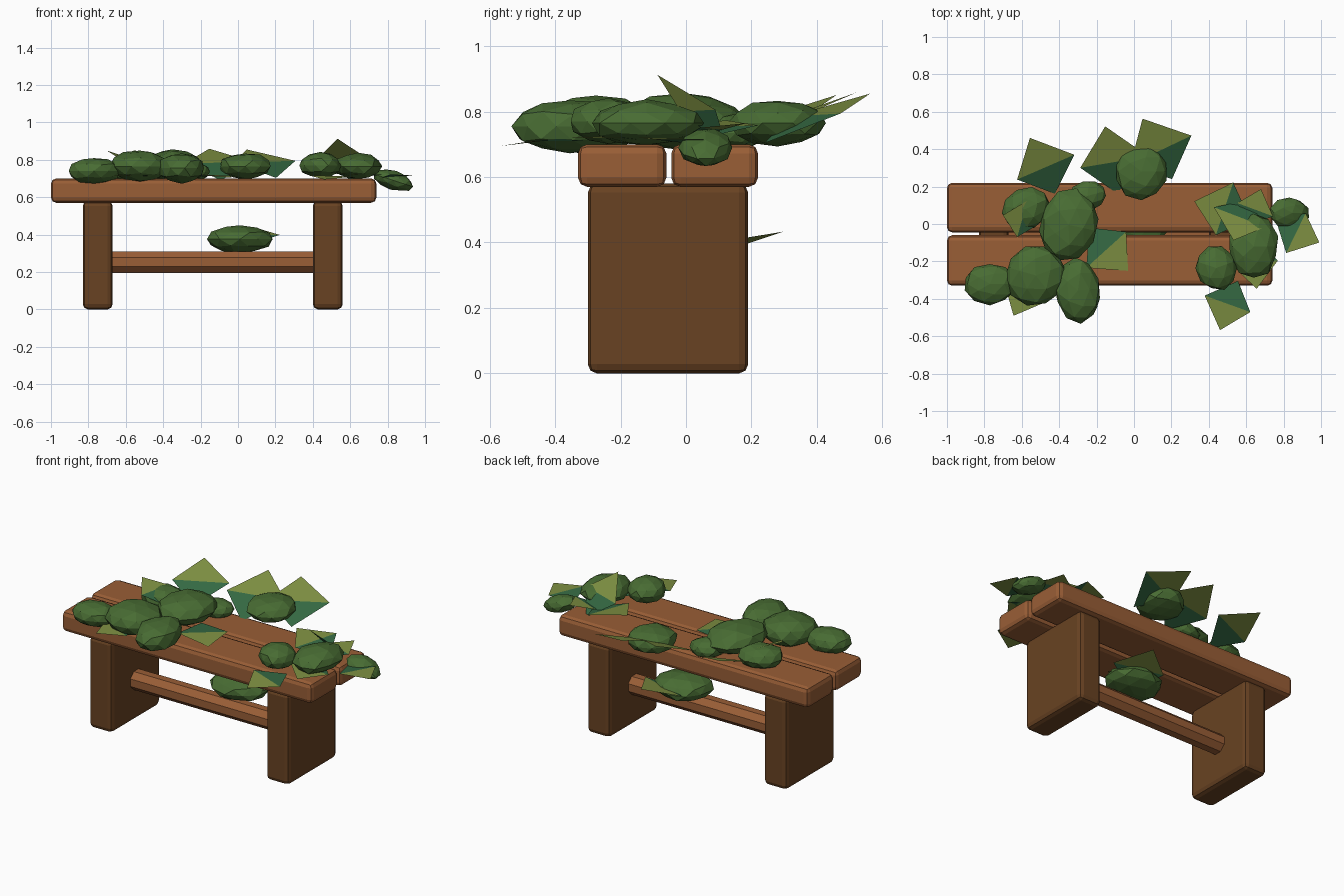
import bpy, bmesh, math, random
from mathutils import Vector, Matrix, Euler

if "Cube" in bpy.data.objects:
    bpy.data.objects.remove(bpy.data.objects["Cube"])

random.seed(4)


def material(name, rgb):
    m = bpy.data.materials.new(name)
    m.diffuse_color = (*rgb, 1)
    m.use_nodes = True
    m.node_tree.nodes["Principled BSDF"].inputs["Base Color"].default_value = m.diffuse_color
    return m


PLANK = material("warm wood", (0.32, 0.112, 0.037))
LEG = material("dark wood", (0.14, 0.055, 0.016))
BUSH = material("bush green", (0.065, 0.15, 0.033))
LIGHT = material("leaf light green", (0.21, 0.28, 0.055))
TEAL = material("leaf deep green", (0.035, 0.14, 0.055))


def finish(name, bm, *mats):
    me = bpy.data.meshes.new(name)
    bm.to_mesh(me)
    bm.free()
    for m in mats:
        me.materials.append(m)
    ob = bpy.data.objects.new(name, me)
    bpy.context.collection.objects.link(ob)
    return ob


def box(name, lo, hi, bevel, mat):
    bm = bmesh.new()
    bmesh.ops.create_cube(bm, size=1)
    lo, hi = Vector(lo), Vector(hi)
    for v in bm.verts:
        v.co = (lo + hi) / 2 + v.co * (hi - lo)
    bmesh.ops.bevel(bm, geom=bm.edges[:], offset=bevel, segments=2,
                    profile=0.5, affect='EDGES')
    return finish(name, bm, mat)


# Bench: two seat planks, two slab legs, one octagonal stretcher
box("front_plank", (-1.0, -0.33, 0.57), (0.74, -0.06, 0.70), 0.028, PLANK)
box("back_plank", (-1.0, -0.045, 0.57), (0.74, 0.22, 0.70), 0.028, PLANK)
box("left_leg", (-0.83, -0.30, 0.0), (-0.67, 0.19, 0.58), 0.028, LEG)
box("right_leg", (0.40, -0.30, 0.0), (0.56, 0.19, 0.58), 0.028, LEG)

bm = bmesh.new()
turn = Matrix.Rotation(math.pi / 2, 4, 'Y') @ Matrix.Rotation(math.pi / 8, 4, 'Z')
bmesh.ops.create_cone(bm, cap_ends=True, segments=8, radius1=0.062, radius2=0.062,
                      depth=1.14, matrix=Matrix.Translation((-0.135, -0.055, 0.253)) @ turn)
finish("stretcher", bm, PLANK)


# Bush clumps: lumpy flattened low-poly balls
def clump(name, centre, radii, yaw=0, tilt=0):
    bm = bmesh.new()
    bmesh.ops.create_icosphere(bm, subdivisions=2, radius=1)
    rot = Euler((0, math.radians(tilt), math.radians(yaw))).to_matrix()
    for v in bm.verts:
        p = v.co * random.uniform(0.95, 1.06)
        v.co = Vector(centre) + rot @ (p * Vector(radii))
    finish(name, bm, BUSH)


CLUMPS = [
    ((-0.77, -0.32, 0.74), (0.14, 0.11, 0.07), 0, 0),
    ((-0.525, -0.275, 0.765), (0.165, 0.165, 0.085), 20, 0),
    ((-0.30, -0.355, 0.755), (0.125, 0.175, 0.083), 5, 0),
    ((-0.35, -0.005, 0.77), (0.15, 0.195, 0.085), -12, 0),
    ((-0.58, 0.08, 0.745), (0.13, 0.11, 0.07), 25, 0),
    ((-0.25, 0.15, 0.735), (0.105, 0.08, 0.055), 15, 0),
    ((0.04, 0.28, 0.765), (0.14, 0.15, 0.07), 0, 0),
    ((0.44, -0.235, 0.77), (0.11, 0.12, 0.068), 20, 0),
    ((0.64, -0.12, 0.765), (0.13, 0.17, 0.07), 0, 0),
    ((0.83, 0.06, 0.69), (0.11, 0.08, 0.05), 0, 18),
    ((0.01, 0.01, 0.375), (0.175, 0.155, 0.074), 0, 0),
]
for i, c in enumerate(CLUMPS):
    clump(f"bush_clump_{i + 1}", *c)


# Leaves: flat kites, light tip triangle and deep green base triangle
def leaf(name, x, y, z, heading, size, pitch):
    rot = (Matrix.Rotation(math.radians(heading), 3, 'Z')
           @ Matrix.Rotation(-math.radians(pitch), 3, 'Y'))
    bm = bmesh.new()
    a, b, c, d = [bm.verts.new(Vector((x, y, z)) + rot @ (Vector(p) * size))
                  for p in ((1.05, 0, 0), (0, -1, 0.05), (-0.95, 0, -0.1), (0, 0.85, 0))]
    bm.faces.new((a, d, b))
    bm.faces.new((b, d, c)).material_index = 1
    finish(name, bm, LIGHT, TEAL)


LEAVES = [
    (-0.485, 0.30, 0.78, 114, 0.18, 22),
    (0.13, 0.39, 0.785, 116, 0.195, 20),
    (-0.12, 0.33, 0.78, 100, 0.20, 22),
    (-0.14, -0.13, 0.715, -48, 0.155, -4),
    (-0.58, -0.37, 0.715, -118, 0.13, 0),
    (-0.60, 0.02, 0.80, 165, 0.11, 25),
    (0.48, 0.07, 0.75, 162, 0.16, 8),
    (0.575, 0.03, 0.80, 250, 0.16, 42),
    (0.64, 0.08, 0.745, 70, 0.11, 10),
    (0.65, -0.20, 0.72, -88, 0.14, 0),
    (0.87, -0.04, 0.715, -26, 0.128, 0),
    (0.51, -0.43, 0.71, -110, 0.14, -6),
    (0.06, 0.13, 0.39, 75, 0.17, 14),
    (0.10, 0.02, 0.38, -15, 0.09, 8),
]
for i, l in enumerate(LEAVES):
    leaf(f"leaf_{i + 1}", *l)
